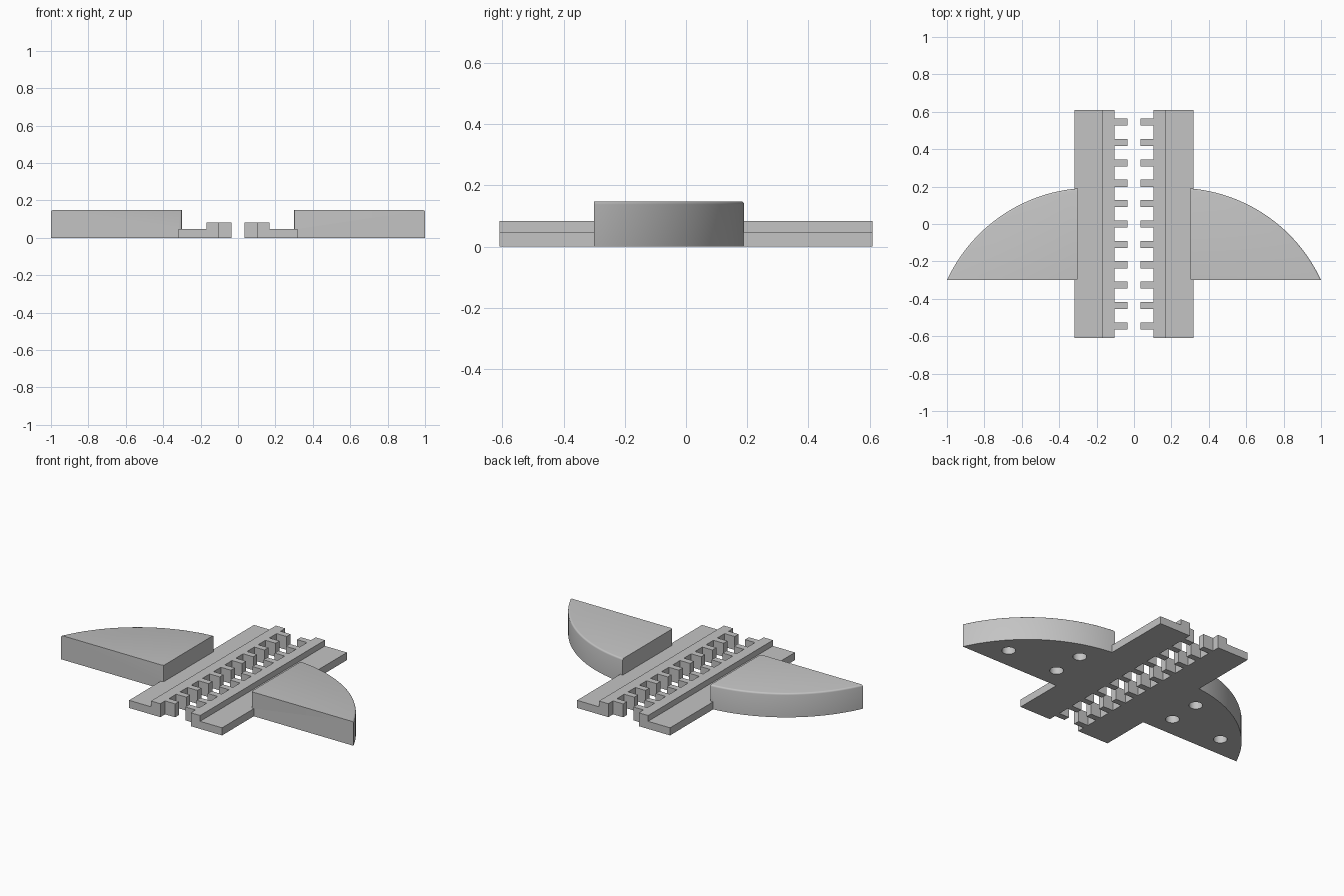
import bpy, bmesh, math
from mathutils import Matrix

if "Cube" in bpy.data.objects:
    bpy.data.objects.remove(bpy.data.objects["Cube"])

RAIL_HALF = 0.61      # half length of the toothed rails
FLANGE_H, RAIL_H, WING_H = 0.047, 0.083, 0.148

grey = bpy.data.materials.new("plain grey")
grey.diffuse_color = (0.55, 0.55, 0.55, 1)
grey.use_nodes = True
grey.node_tree.nodes["Principled BSDF"].inputs["Base Color"].default_value = grey.diffuse_color


def prism(name, outline, z0, z1, soft_top=None):
    """Extrude an outline; optionally round the top edges chosen by soft_top."""
    bm = bmesh.new()
    face = bm.faces.new([bm.verts.new((x, y, z0)) for x, y in outline])
    ext = bmesh.ops.extrude_face_region(bm, geom=[face])["geom"]
    top = [v for v in ext if isinstance(v, bmesh.types.BMVert)]
    bmesh.ops.translate(bm, verts=top, vec=(0, 0, z1 - z0))
    bmesh.ops.recalc_face_normals(bm, faces=bm.faces)
    if soft_top:
        edges = [e for e in bm.edges
                 if all(v.co.z > z1 - 1e-5 and soft_top(v.co) for v in e.verts)]
        bmesh.ops.bevel(bm, geom=edges, offset=0.01, segments=3,
                        profile=0.5, affect='EDGES')
    mesh = bpy.data.meshes.new(name)
    bm.to_mesh(mesh)
    bm.free()
    mesh.materials.append(grey)
    obj = bpy.data.objects.new(name, mesh)
    bpy.context.collection.objects.link(obj)
    return obj


def combine(target, other, operation):
    """Apply a boolean and remove the helper."""
    mod = target.modifiers.new("join", 'BOOLEAN')
    mod.object, mod.operation, mod.solver = other, operation, 'EXACT'
    bpy.context.view_layer.objects.active = target
    bpy.ops.object.modifier_apply(modifier=mod.name)
    bpy.data.objects.remove(other, do_unlink=True)


def circle(cx, cy, r, n=32):
    return [(cx + r * math.cos(2 * math.pi * i / n),
             cy + r * math.sin(2 * math.pi * i / n)) for i in range(n)]


# Toothed bar: eleven square teeth facing the centre gap
comb = [(0.168, -RAIL_HALF), (0.168, RAIL_HALF), (0.104, RAIL_HALF)]
for i in range(11):
    y = 0.545 - i * 0.109
    comb += [(0.104, y + 0.019), (0.035, y + 0.019),
             (0.035, y - 0.019), (0.104, y - 0.019)]
comb.append((0.104, -RAIL_HALF))
half = prism("right_half", comb, 0, RAIL_H)

# Low flange beside the bar
flange = prism("flange", [(0.13, -RAIL_HALF), (0.318, -RAIL_HALF),
                          (0.318, RAIL_HALF), (0.13, RAIL_HALF)], 0, FLANGE_H)

# Wing: straight front, curved back, rounded along the top of the curve
cx, cy, radius = 0.229, -0.656, 0.849
a0 = math.atan2(0.19 - cy, 0.30 - cx)
a1 = math.atan2(-0.30 - cy, 1.0 - cx)
arc = [(cx + radius * math.cos(a0 + (a1 - a0) * i / 32),
        cy + radius * math.sin(a0 + (a1 - a0) * i / 32)) for i in range(33)]
corner = [(0.31, -0.30), (0.303, -0.297), (0.30, -0.29)]
wing = prism("wing", arc + corner, 0, WING_H,
             lambda p: abs(math.hypot(p.x - cx, p.y - cy) - radius) < 1e-3)

# Round sockets in the underside of the wing
combine(half, flange, 'UNION')
combine(half, wing, 'UNION')
for x, y in ((0.774, -0.17), (0.424, -0.17), (0.424, 0.033)):
    combine(half, prism("socket", circle(x, y, 0.039), -0.05, 0.1), 'DIFFERENCE')

# Mirrored left half
left = half.copy()
left.data = half.data.copy()
left.name = "left_half"
bpy.context.collection.objects.link(left)
left.data.transform(Matrix.Scale(-1, 4, (1, 0, 0)))
left.data.flip_normals()

for obj in (half, left):
    bpy.ops.object.select_all(action='DESELECT')
    obj.select_set(True)
    bpy.context.view_layer.objects.active = obj
    bpy.ops.object.shade_smooth_by_angle(angle=math.radians(32))
